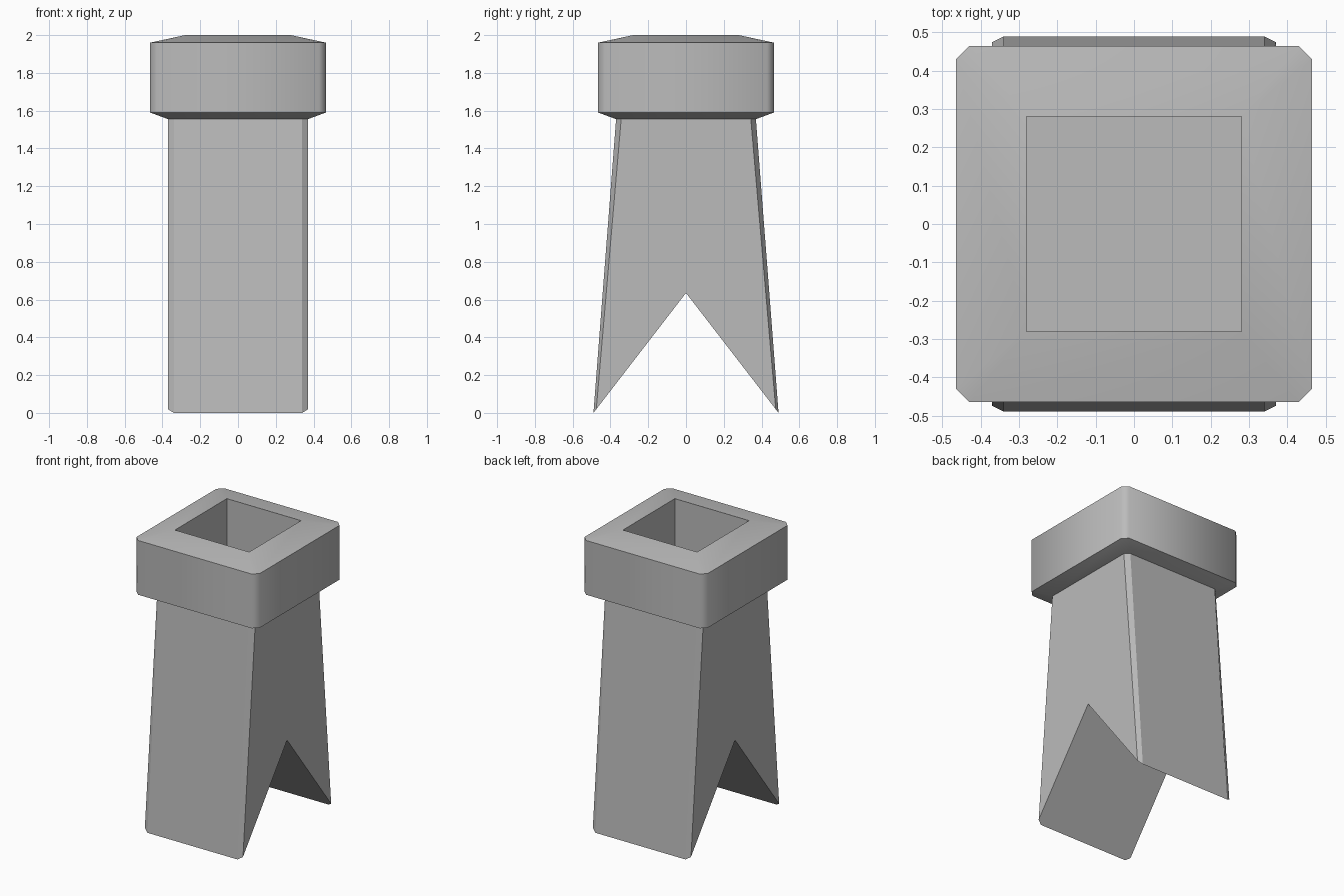
import bpy
import bmesh
import math

if "Cube" in bpy.data.objects:
    bpy.data.objects.remove(bpy.data.objects["Cube"], do_unlink=True)

stone = bpy.data.materials.new("grey stone")
stone.use_nodes = True
GREY = (0.5, 0.5, 0.5, 1.0)
stone.diffuse_color = GREY
stone.node_tree.nodes["Principled BSDF"].inputs["Base Color"].default_value = GREY


def corner_ring(hx, hy, cx, cy):
    """Rectangle outline with cut corners, counter-clockwise from the right."""
    quarter = [(hx, hy - cy), (hx - cx, hy)]
    right_back = quarter
    left_back = [(-x, y) for x, y in reversed(quarter)]
    left_front = [(-x, -y) for x, y in quarter]
    right_front = [(x, -y) for x, y in reversed(quarter)]
    return right_back + left_back + left_front + right_front


def finish(bm, name):
    bmesh.ops.remove_doubles(bm, verts=bm.verts, dist=0.0005)
    bmesh.ops.recalc_face_normals(bm, faces=bm.faces)
    mesh = bpy.data.meshes.new(name)
    bm.to_mesh(mesh)
    bm.free()
    mesh.materials.append(stone)
    obj = bpy.data.objects.new(name, mesh)
    bpy.context.collection.objects.link(obj)
    return obj


# Tapered shaft, with a notch cut under it to straddle a roof ridge
FOOT, APEX, NECK = 0.49, 0.635, 1.557
bm = bmesh.new()
low = [bm.verts.new((x, y, APEX * (1 - abs(y) / FOOT)))
       for x, y in corner_ring(0.37, FOOT, 0.03, 0.015)]
high = [bm.verts.new((x, y, NECK)) for x, y in corner_ring(0.37, 0.37, 0.03, 0.027)]
apex_right = bm.verts.new((0.37, 0, APEX))
apex_left = bm.verts.new((-0.37, 0, APEX))
for i in range(8):
    j = (i + 1) % 8
    face = [low[i], low[j], high[j], high[i]]
    if i == 3:
        face.insert(1, apex_left)
    elif i == 7:
        face.insert(1, apex_right)
    bm.faces.new(face)
bm.faces.new(high)
bm.faces.new(low[:4] + [apex_left, apex_right])
bm.faces.new(low[4:] + [apex_right, apex_left])
finish(bm, "chimney_shaft")

# Hollow cap: rings of (half width, corner cut, height) from underside to flue floor
rings = [(0.37, 0.028, 1.555), (0.465, 0.036, 1.59), (0.465, 0.036, 1.96),
         (0.28, 0, 2.0), (0.28, 0, 1.56)]
bm = bmesh.new()
loops = []
for half, cut, z in rings:
    points = corner_ring(half, half, cut, cut)
    loops.append([bm.verts.new((x, y, z)) for x, y in points])
for a, b in zip(loops, loops[1:]):
    for i in range(8):
        j = (i + 1) % 8
        bm.faces.new([a[i], a[j], b[j], b[i]])
bm.faces.new(loops[0])
bm.faces.new(loops[-1])
cap = finish(bm, "chimney_cap")
bpy.ops.object.select_all(action="DESELECT")
cap.select_set(True)
bpy.context.view_layer.objects.active = cap
bpy.ops.object.shade_smooth_by_angle(angle=math.radians(50))
